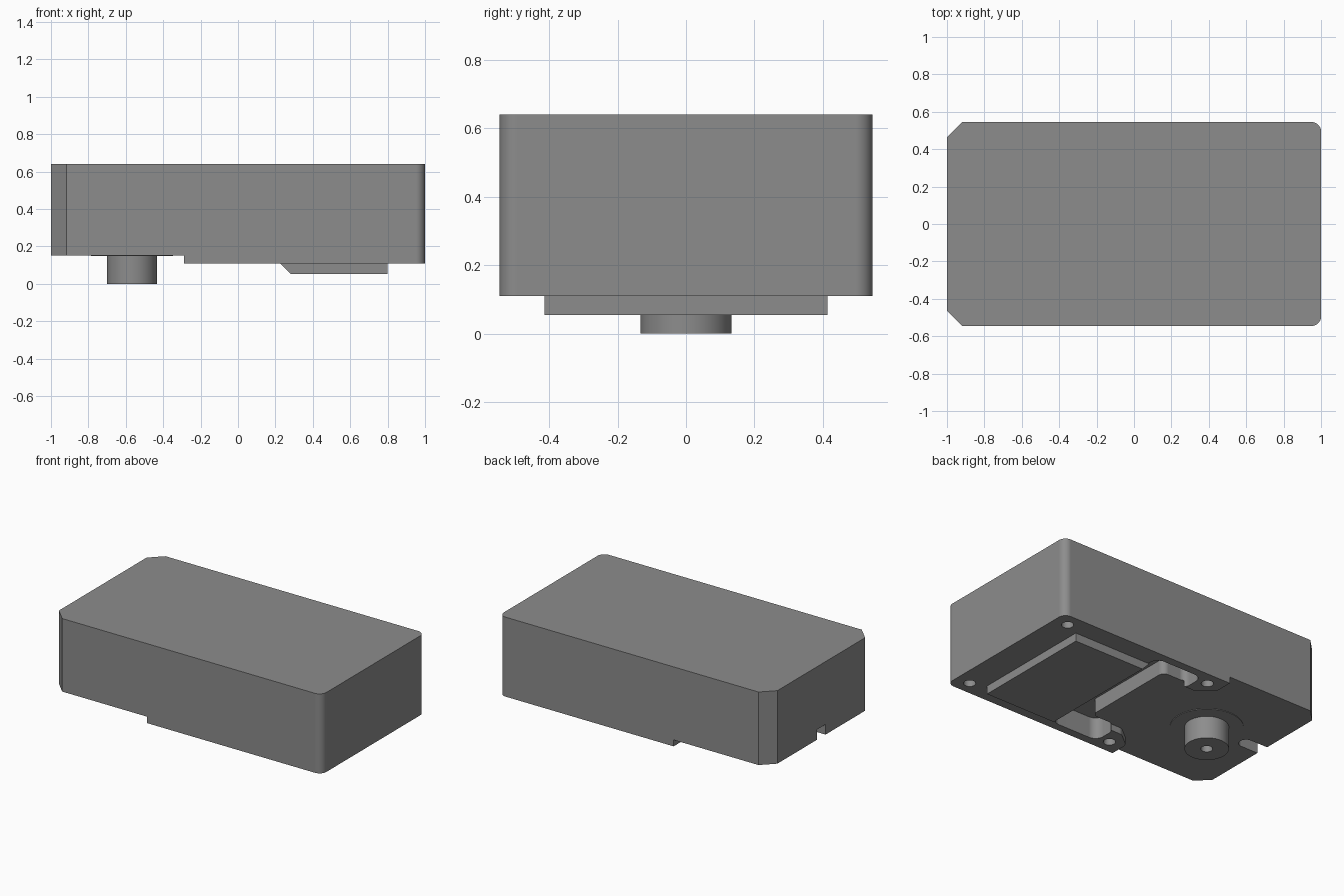
import bpy, bmesh, math
from mathutils import Vector

if "Cube" in bpy.data.objects:
    bpy.data.objects.remove(bpy.data.objects["Cube"])

grey = bpy.data.materials.new("dark_grey")
grey.diffuse_color = (.265, .265, .265, 1)
grey.use_nodes = True
grey.node_tree.nodes["Principled BSDF"].inputs["Base Color"].default_value = grey.diffuse_color


def rounded(points, segs=8):
    """Points are (x, y, corner_radius); returns the filleted outline."""
    out = []
    for i, (x, y, r) in enumerate(points):
        p = Vector((x, y))
        if r <= 0:
            out.append(p)
            continue
        a = (Vector(points[i - 1][:2]) - p).normalized()
        b = (Vector(points[(i + 1) % len(points)][:2]) - p).normalized()
        half = a.angle(b) / 2
        t = r / math.tan(half)
        c = p + (a + b).normalized() * (r / math.sin(half))
        v0, v1 = p + a * t - c, p + b * t - c
        sweep = v0.angle(v1)
        for k in range(segs + 1):
            f = k / segs
            out.append(c + (v0 * math.sin((1 - f) * sweep) + v1 * math.sin(f * sweep)) / math.sin(sweep))
    return out


def circle(x, y, r, n=32):
    return [Vector((x + r * math.cos(2 * math.pi * i / n), y + r * math.sin(2 * math.pi * i / n)))
            for i in range(n)]


def prism(name, outline, z0, z1):
    bm = bmesh.new()
    face = bm.faces.new([bm.verts.new((p.x, p.y, z0)) for p in outline])
    top = bmesh.ops.extrude_face_region(bm, geom=[face])["geom"]
    bmesh.ops.translate(bm, vec=(0, 0, z1 - z0), verts=[v for v in top if isinstance(v, bmesh.types.BMVert)])
    bmesh.ops.recalc_face_normals(bm, faces=bm.faces)
    mesh = bpy.data.meshes.new(name)
    bm.to_mesh(mesh)
    bm.free()
    mesh.materials.append(grey)
    ob = bpy.data.objects.new(name, mesh)
    bpy.context.collection.objects.link(ob)
    return ob


def cut(target, cutter):
    cutter.hide_render = True
    mod = target.modifiers.new("cut", "BOOLEAN")
    mod.operation, mod.solver, mod.object = "DIFFERENCE", "EXACT", cutter
    bpy.context.view_layer.objects.active = target
    bpy.ops.object.modifier_apply(modifier=mod.name)
    bpy.data.objects.remove(cutter)


def smooth(ob):
    bpy.ops.object.select_all(action="DESELECT")
    ob.select_set(True)
    bpy.context.view_layer.objects.active = ob
    bpy.ops.object.shade_smooth_by_angle(angle=math.radians(30))
    ob.modifiers.new("flat_sides", "WEIGHTED_NORMAL").keep_sharp = True


# Main housing: chamfered left corners, rounded right corners
body = prism("housing", rounded([(-1, -.463, 0), (-.918, -.545, 0), (1, -.545, .05), (1, .545, .05),
                                 (-.918, .545, 0), (-1, .463, 0)]), .109, .64)

# Stepped underside on the left, with a tongue running into the pocket
half = [(-1.1, -.7, 0), (-.29, -.7, 0), (-.29, -.42, .05), (-.19, -.34, .05), (.12, -.34, 0)]
cut(body, prism("step_cutter", rounded(half + [(x, -y, r) for x, y, r in reversed(half)]), -.05, .152))

# C-shaped pocket beside the plate
leg = [(.235, -.49, .06), (.235, .49, .06), (-.12, .49, .06), (-.12, .33, .04), (.05, .33, .04),
       (.05, -.33, .04), (-.12, -.33, .04), (-.12, -.49, .06)]
cut(body, prism("pocket_cutter", rounded(leg), 0, .25))

# Cable slot in the left end
cut(body, prism("slot_cutter", rounded([(-1.1, -.045, 0), (-.83, -.045, .044), (-.83, .045, .044),
                                        (-1.1, .045, 0)]), .05, .22))

# Screw holes
for x in (.9, -.19):
    for y in (-.455, .455):
        cut(body, prism("hole_cutter", circle(x, y, .037, 24), 0, .2))
smooth(body)

# Raised plate with one sloped end
plate = prism("base_plate", [Vector(p) for p in ((.225, -.413), (.8, -.413), (.8, .413), (.225, .413))], .054, .111)
for v in plate.data.vertices:
    if v.co.x < .3 and v.co.z < .1:
        v.co.x = .28

# Round foot with a centre hole, on a thin disc
disc = prism("foot_disc", circle(-.567, 0, .22, 48), .148, .16)
foot = prism("foot", circle(-.567, 0, .133, 48), 0, .156)
cut(foot, prism("foot_hole_cutter", circle(-.567, 0, .036, 24), -.05, .1))
smooth(disc)
smooth(foot)
